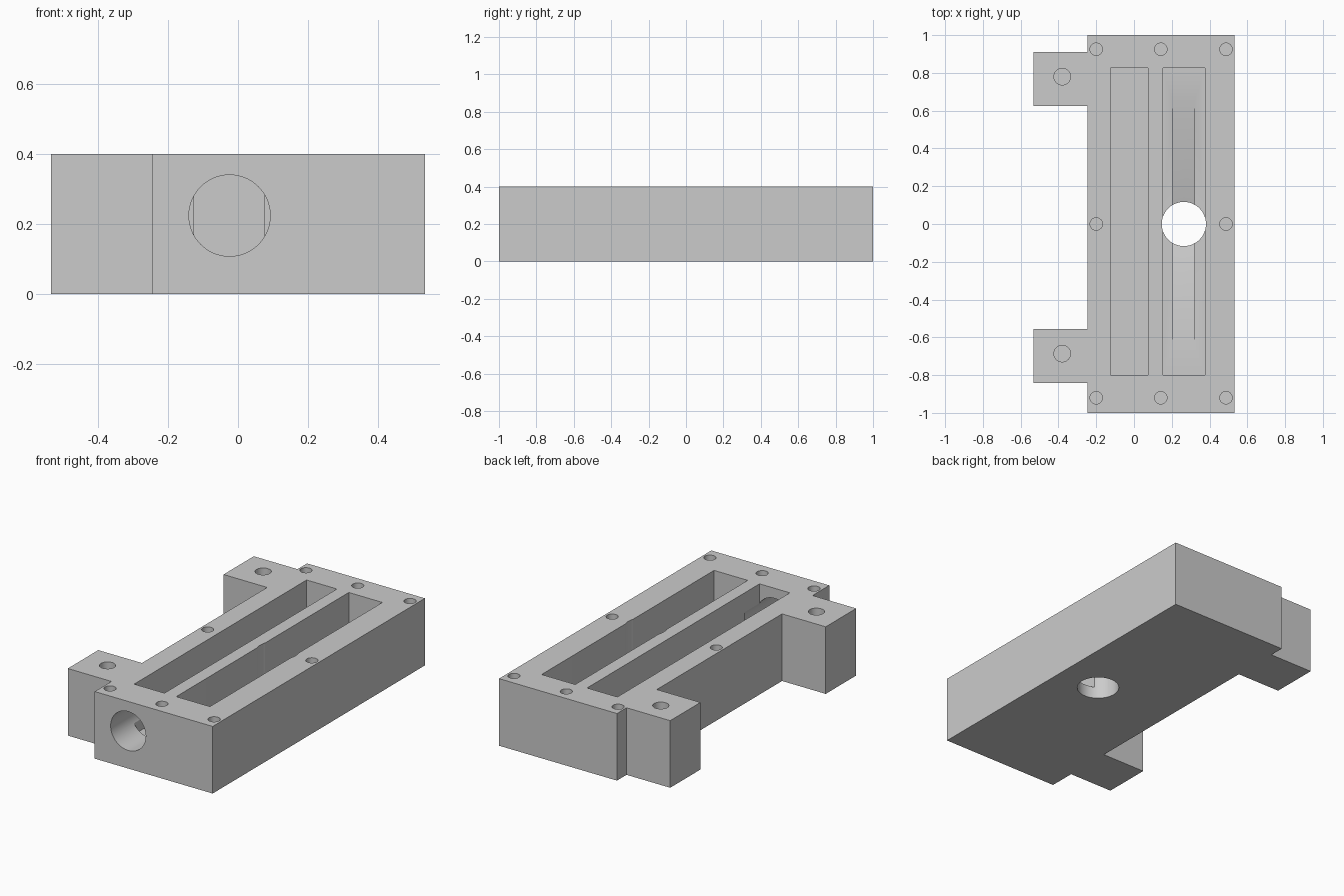
import bpy
import bmesh
from mathutils import Matrix, Vector

HEIGHT = 0.4
ABOVE = 0.5

default = bpy.data.objects.get("Cube")
if default:
    bpy.data.objects.remove(default, do_unlink=True)

grey = bpy.data.materials.new("plain_grey")
grey.use_nodes = True
grey.diffuse_color = (0.6, 0.6, 0.6, 1)
grey.node_tree.nodes["Principled BSDF"].inputs["Base Color"].default_value = (0.6, 0.6, 0.6, 1)


def add_object(name, bm):
    bmesh.ops.recalc_face_normals(bm, faces=bm.faces)
    mesh = bpy.data.meshes.new(name)
    bm.to_mesh(mesh)
    bm.free()
    mesh.materials.append(grey)
    obj = bpy.data.objects.new(name, mesh)
    bpy.context.collection.objects.link(obj)
    return obj


def prism(name, points, offset):
    """Extrude a closed outline along a vector."""
    bm = bmesh.new()
    face = bm.faces.new([bm.verts.new(p) for p in points])
    new = bmesh.ops.extrude_face_region(bm, geom=[face])["geom"]
    moved = [v for v in new if isinstance(v, bmesh.types.BMVert)]
    bmesh.ops.translate(bm, verts=moved, vec=offset)
    return add_object(name, bm)


def cylinder(name, start, end, radius, sides):
    """Round bar between two points."""
    start, end = Vector(start), Vector(end)
    axis = end - start
    turn = axis.to_track_quat("Z", "Y").to_matrix().to_4x4()
    bm = bmesh.new()
    bmesh.ops.create_cone(bm, cap_ends=True, segments=sides, radius1=radius,
                          radius2=radius, depth=axis.length,
                          matrix=Matrix.Translation((start + end) / 2) @ turn)
    return add_object(name, bm)


# Block outline with two mounting tabs on one long side
side, tab_end, far = -0.245, -0.533, 0.533
outline = [(far, -1), (far, 1), (side, 1)]
for low, high in ((0.625, 0.91), (-0.842, -0.555)):
    outline += [(side, high), (tab_end, high), (tab_end, low), (side, low)]
outline.append((side, -1))
body = prism("manifold_block", [(x, y, 0) for x, y in outline], (0, 0, HEIGHT))

cutters = []

# Two long slots, the first one deeper
for x0, x1, floor in ((-0.125, 0.075, 0.1), (0.153, 0.375, 0.2)):
    corners = [(x0, -0.8), (x1, -0.8), (x1, 0.825), (x0, 0.825)]
    cutters.append(prism("slot_cutter", [(x, y, floor) for x, y in corners],
                         (0, 0, ABOVE - floor)))

# Channel sloping from both ends down to the drain
slope = [(-0.645, 0.2), (0, 0.045), (0.645, 0.2), (0.645, 0.25), (-0.645, 0.25)]
cutters.append(prism("ramp_cutter", [(0.205, y, z) for y, z in slope], (0.115, 0, 0)))

# Vertical drain and horizontal inlet
cutters.append(cylinder("drain_cutter", (0.264, 0, -0.1), (0.264, 0, ABOVE), 0.117, 64))
cutters.append(cylinder("inlet_cutter", (-0.024, -1.1, 0.224), (-0.024, -0.66, 0.224), 0.116, 64))

# Blind screw holes around the rim and in the tabs
screws = [(x, y) for y in (-0.92, 0, 0.925) for x in (-0.2, 0.142, 0.487)
          if not (y == 0 and x == 0.142)]
for x, y in screws:
    cutters.append(cylinder("screw_cutter", (x, y, 0.2), (x, y, ABOVE), 0.033, 32))
for y in (0.78, -0.686):
    cutters.append(cylinder("tab_cutter", (-0.38, y, 0.2), (-0.38, y, ABOVE), 0.044, 32))

# Cut everything out of the block
bpy.context.view_layer.objects.active = body
body.select_set(True)
for cutter in cutters:
    cutter.hide_render = True
    mod = body.modifiers.new(cutter.name, "BOOLEAN")
    mod.operation = "DIFFERENCE"
    mod.solver = "EXACT"
    mod.object = cutter
    bpy.ops.object.modifier_apply(modifier=mod.name)
    bpy.data.objects.remove(cutter, do_unlink=True)

bpy.ops.object.shade_smooth_by_angle()
